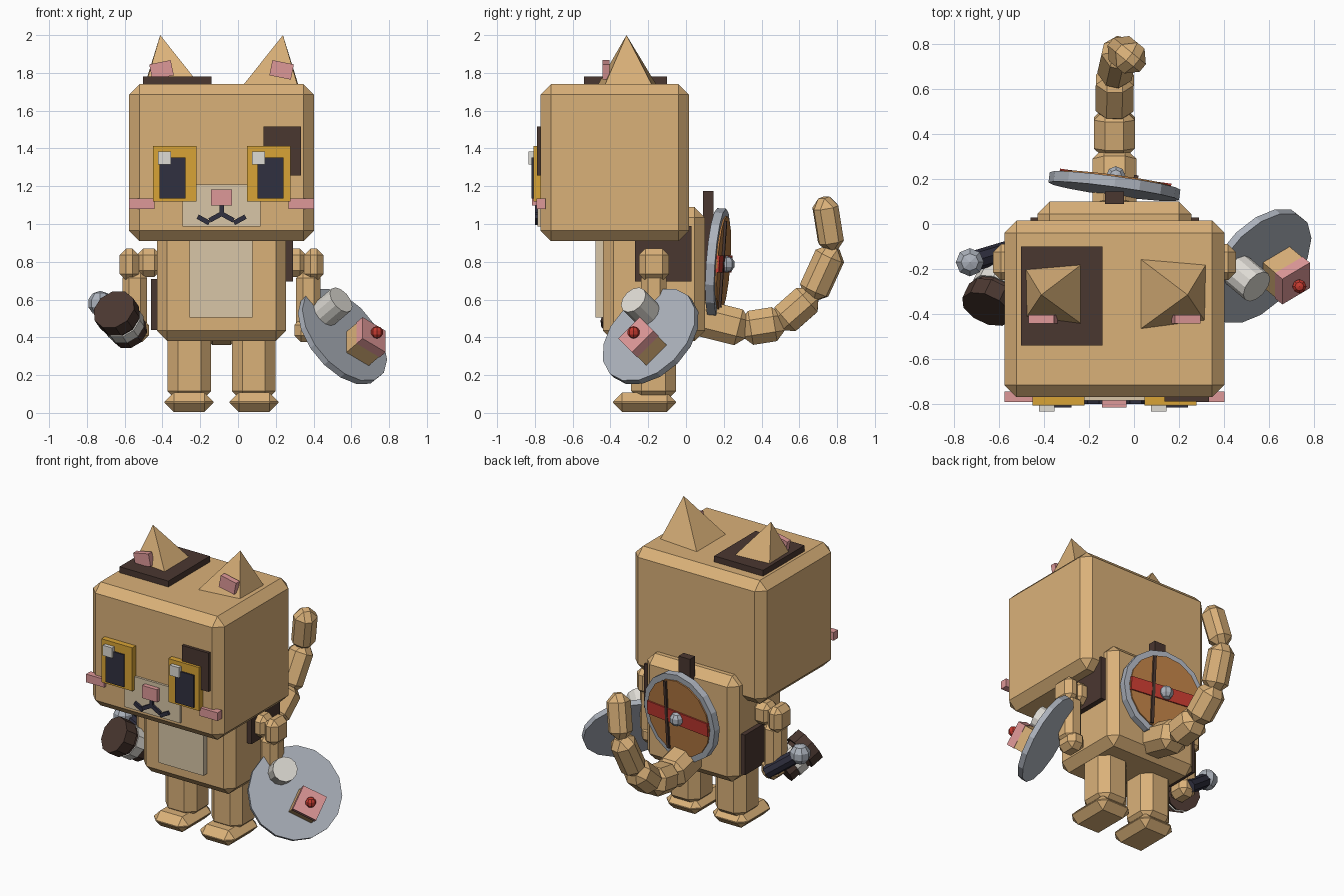
import bpy, bmesh, math
from mathutils import Vector, Matrix

if "Cube" in bpy.data.objects:
    bpy.data.objects.remove(bpy.data.objects["Cube"])

CX = -0.087  # symmetry plane of the character


def material(name, rgb):
    m = bpy.data.materials.new(name)
    lin = [(c / 255 / 12.92) if c < 11 else ((c / 255 + 0.055) / 1.055) ** 2.4 for c in rgb]
    m.diffuse_color = (*lin, 1)
    m.use_nodes = True
    m.node_tree.nodes["Principled BSDF"].inputs["Base Color"].default_value = m.diffuse_color
    return m


TAN = material("tan_fur", (218, 177, 121))
CREAM = material("cream_fur", (216, 198, 167))
WHITE = material("off_white", (222, 219, 212))
YELLOW = material("amber", (216, 164, 54))
PINK = material("pink", (222, 152, 152))
BROWN = material("dark_brown", (74, 55, 48))
NAVY = material("navy", (48, 48, 64))
GREY = material("steel_grey", (172, 178, 188))
RED = material("red", (196, 58, 48))
WOOD = material("wood", (184, 124, 68))


def finish(name, bm, mat, matrix=None):
    if matrix is not None:
        bm.transform(matrix)
    bmesh.ops.recalc_face_normals(bm, faces=bm.faces)
    me = bpy.data.meshes.new(name)
    bm.to_mesh(me)
    bm.free()
    me.materials.append(mat)
    ob = bpy.data.objects.new(name, me)
    bpy.context.collection.objects.link(ob)
    return ob


def block(name, size, mat, matrix, bevel=0.0):
    """Box centred on the matrix origin, with optional chamfer."""
    bm = bmesh.new()
    bmesh.ops.create_cube(bm, size=1, matrix=Matrix.Diagonal((*size, 1)))
    if bevel:
        bmesh.ops.bevel(bm, geom=bm.edges[:], offset=bevel, segments=1, affect='EDGES')
    return finish(name, bm, mat, matrix)


def box(name, x, y, z, mat, bevel=0.0, tilt=0.0):
    """Box from its ranges; tilt turns it about y, as seen from the front."""
    r = (x, y, z)
    mid = Vector([(a + b) / 2 for a, b in r])
    rot = Matrix.Rotation(tilt, 4, 'Y')
    return block(name, [b - a for a, b in r], mat, Matrix.Translation(mid) @ rot, bevel)


def drum(name, radius, z0, z1, mat, matrix, sides=16, top=None):
    bm = bmesh.new()
    bmesh.ops.create_cone(bm, cap_ends=True, segments=sides, radius1=radius,
                          radius2=radius if top is None else top, depth=z1 - z0,
                          matrix=Matrix.Translation((0, 0, (z0 + z1) / 2)))
    return finish(name, bm, mat, matrix)


def ball(name, radius, mat, loc, sides=8, rings=5):
    bm = bmesh.new()
    bmesh.ops.create_uvsphere(bm, u_segments=sides, v_segments=rings, radius=radius)
    return finish(name, bm, mat, Matrix.Translation(loc))


def along(a, b):
    """Frame at a whose z axis points to b."""
    d = Vector(b) - Vector(a)
    return Matrix.Translation(a) @ d.to_track_quat('Z', 'X').to_matrix().to_4x4(), d.length


# head, body and belly
box("head", (-0.577, 0.402), (-0.77, 0.016), (0.91, 1.74), TAN, 0.055)
box("body", (-0.43, 0.255), (-0.44, 0.10), (0.38, 1.09), TAN, 0.055)
box("belly_patch", (-0.257, 0.077), (-0.478, -0.43), (0.505, 0.96), CREAM)

# fur patches
box("head_top_patch", (-0.503, -0.14), (-0.54, -0.10), (1.73, 1.78), BROWN)
box("face_patch", (0.135, 0.333), (-0.79, -0.76), (1.257, 1.517), BROWN)
box("right_side_patch", (0.245, 0.29), (-0.27, 0.03), (0.695, 0.99), BROWN)
box("left_side_patch", (-0.46, -0.42), (-0.20, 0.03), (0.44, 0.71), BROWN)

# muzzle and nose
box("muzzle", (-0.294, 0.119), (-0.785, -0.76), (0.987, 1.21), CREAM)
box("nose", (-0.143, -0.033), (-0.815, -0.77), (1.098, 1.183), PINK)
box("mouth_middle", (CX - 0.012, CX + 0.012), (-0.80, -0.78), (1.045, 1.10), NAVY)

# parts on both sides
for s, side in ((-1, "left"), (1, "right")):
    def span(a, b):
        return tuple(sorted((CX + s * a, CX + s * b)))

    # ear pyramid with inner ear plate
    bm = bmesh.new()
    base = [bm.verts.new((CX + s * a, y, 1.735)) for a, y in
            ((0.114, -0.155), (0.407, -0.18), (0.402, -0.43), (0.114, -0.468))]
    tip = bm.verts.new((CX + s * 0.325, -0.315, 2.0))
    bm.faces.new(base)
    for i in range(4):
        bm.faces.new((base[i], base[(i + 1) % 4], tip))
    finish(side + "_ear", bm, TAN)
    box(side + "_inner_ear", span(0.26, 0.376), (-0.443, -0.405), (1.775, 1.857), PINK, tilt=s * 0.2)

    # eye: iris plate, pupil, highlight (the highlight sits on the same side of both)
    ex = CX + s * 0.249
    px = CX + s * 0.259
    box(side + "_eye", (ex - 0.115, ex + 0.115), (-0.808, -0.76), (1.12, 1.412), YELLOW)
    box(side + "_pupil", (px - 0.069, px + 0.069), (-0.817, -0.80), (1.135, 1.353), NAVY)
    box(side + "_highlight", (ex - 0.087, ex - 0.018), (-0.833, -0.80), (1.316, 1.385), WHITE)
    box(side + "_cheek", span(0.354, 0.489), (-0.792, -0.745), (1.08, 1.135), PINK)

    # mouth curve
    for part, mx, mz, t in (("inner", 0.033, 1.036, 0.5), ("outer", 0.096, 1.022, -0.5)):
        x = CX + s * mx
        box(f"{side}_mouth_{part}", (x - 0.035, x + 0.035), (-0.80, -0.78),
            (mz - 0.0125, mz + 0.0125), NAVY, tilt=s * t)

    # arm
    box(side + "_shoulder", span(0.32, 0.45), (-0.235, -0.105), (0.72, 0.87), TAN, 0.035)
    box(side + "_upper_arm", span(0.437, 0.54), (-0.25, -0.09), (0.70, 0.87), TAN, 0.035)
    box(side + "_forearm", span(0.395, 0.525), (-0.237, -0.103), (0.43, 0.75), TAN, 0.035)
    box(side + "_hand", span(0.385, 0.51), (-0.245, -0.095), (0.375, 0.50), TAN, 0.035)

    # leg and foot
    box(side + "_leg", span(0.055, 0.286), (-0.29, -0.053), (0.06, 0.44), TAN, 0.055)
    box(side + "_foot", span(0.043, 0.301), (-0.386, -0.053), (0.005, 0.108), TAN, 0.048)

# tail of chamfered links
path = [(CX, 0.05, 0.51), (CX, 0.31, 0.445), (CX, 0.50, 0.475),
        (-0.085, 0.665, 0.62), (-0.06, 0.775, 0.86), (-0.005, 0.73, 1.14)]
for i, (a, b) in enumerate(zip(path, path[1:])):
    m, length = along(a, b)
    w = 0.195 - 0.013 * i
    grow = 0.035 if i < 4 else 0.0
    block(f"tail_link_{i + 1}", (w, w, length + grow), TAN,
          m @ Matrix.Translation((0, 0, length / 2)), 0.05)

# round shield on the back, with its strap
box("shield_strap", (-0.13, -0.045), (0.09, 0.145), (0.47, 1.175), BROWN)
face = (Matrix.Translation((CX, 0.17, 0.79)) @ Matrix.Rotation(math.radians(-7.7), 4, 'Z')
        @ Matrix.Rotation(math.radians(-4), 4, 'X') @ Matrix.Rotation(math.radians(-90), 4, 'X'))
drum("shield_rim", 0.293, -0.025, 0.022, GREY, face)
drum("shield_wood", 0.255, 0.0, 0.031, WOOD, face)
block("shield_stripe", (0.50, 0.09, 0.02), RED, face @ Matrix.Translation((0, 0, 0.03)))
block("shield_plank_line", (0.02, 0.46, 0.02), BROWN, face @ Matrix.Translation((0.09, 0, 0.034)))
ball("shield_boss", 0.045, GREY, face @ Vector((0, 0, 0.045)))

# banded mallet in the left hand
m, length = along((-0.572, -0.20, 0.425), (-0.655, -0.375, 0.545))
drum("mallet_head", 0.10, 0, length, BROWN, m, 10)
drum("mallet_band", 0.108, 0.06, 0.125, WHITE, m, 10)
drum("mallet_end", 0.118, 0.15, length + 0.005, BROWN, m, 10)
m, length = along((-0.53, -0.11, 0.43), (-0.73, -0.17, 0.58))
drum("mallet_grip", 0.045, 0, length, NAVY, m, 8)
ball("mallet_pommel", 0.066, GREY, (-0.73, -0.17, 0.58))

# tray in the right hand, with a cup and a cake
n = Vector((0.643, -0.542, 0.542)).normalized()
u = Vector((0.766, 0.455, -0.455))
u = (u - n * u.dot(n)).normalized()
v = n.cross(u)
tray = Matrix.Translation((0.553, -0.187, 0.405)) @ Matrix((u, v, n)).transposed().to_4x4()


def on_tray(x, y, z):
    """World position to a frame standing on the tray below it."""
    p = tray.inverted() @ Vector((x, y, z))
    return tray @ Matrix.Translation((p.x, p.y, 0))


drum("tray", 0.293, -0.018, 0.018, GREY, tray)
drum("cup", 0.078, 0.01, 0.15, WHITE, on_tray(0.50, -0.24, 0.56), 12)
cake = on_tray(0.677, -0.228, 0.377)
block("cake", (0.155, 0.155, 0.10), TAN, cake @ Matrix.Translation((0, 0, 0.06)))
block("icing", (0.16, 0.16, 0.05), PINK, cake @ Matrix.Translation((0, 0, 0.13)))
ball("cherry", 0.033, RED, cake @ Vector((0, 0, 0.178)))
